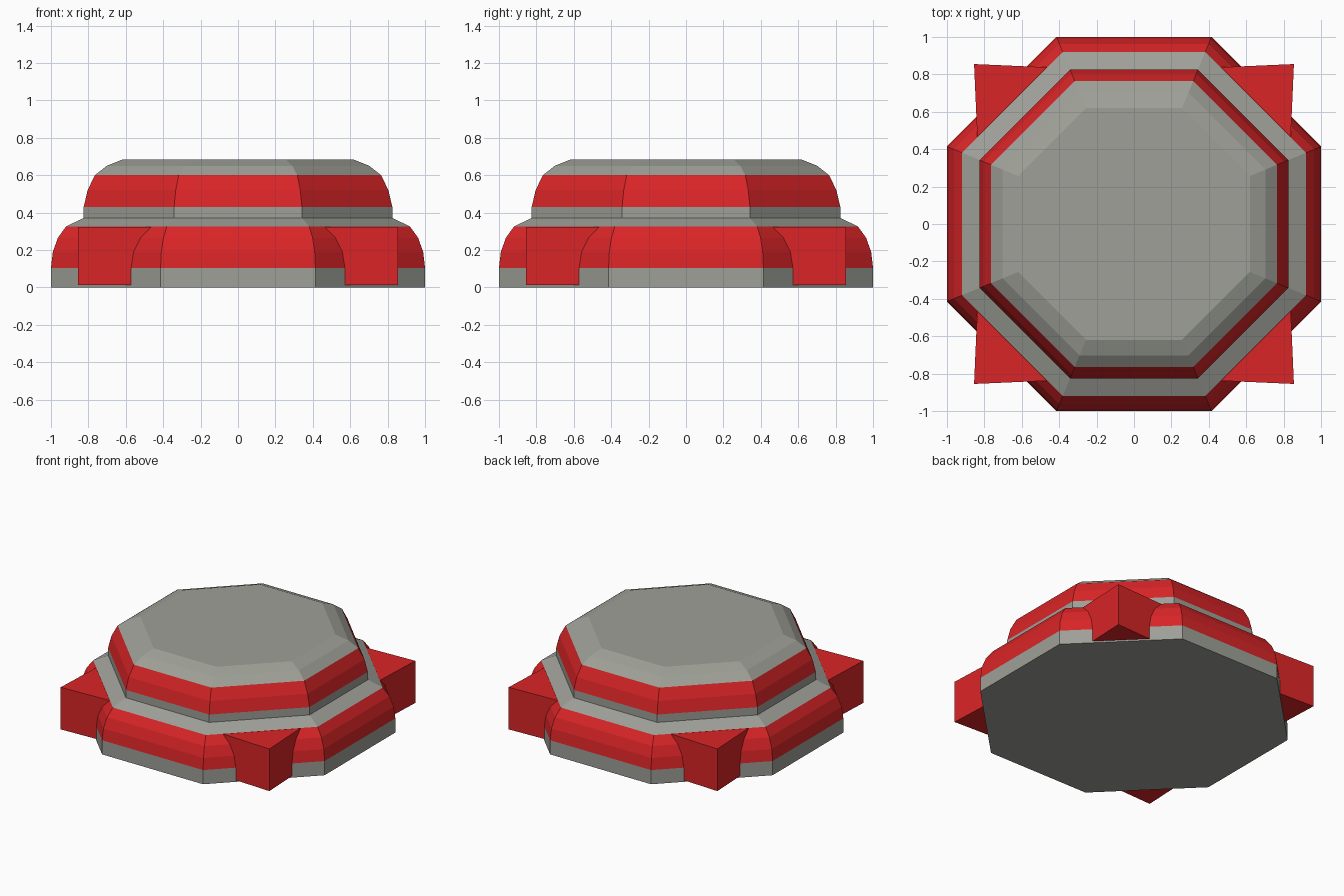
import bpy, bmesh, math

if "Cube" in bpy.data.objects:
    bpy.data.objects.remove(bpy.data.objects["Cube"])


def material(name, color):
    m = bpy.data.materials.new(name)
    m.diffuse_color = (*color, 1)
    m.use_nodes = True
    m.node_tree.nodes["Principled BSDF"].inputs["Base Color"].default_value = m.diffuse_color
    return m


GREY = material("warm grey", (0.34, 0.35, 0.31))
RED = material("red", (0.70, 0.018, 0.02))


def finish(name, bm, mats):
    bmesh.ops.recalc_face_normals(bm, faces=bm.faces)
    me = bpy.data.meshes.new(name)
    bm.to_mesh(me)
    bm.free()
    for m in mats:
        me.materials.append(m)
    ob = bpy.data.objects.new(name, me)
    bpy.context.collection.objects.link(ob)
    return ob


def octagon_tier(name, profile, red_low, red_high):
    """Stack octagon rings (apothem, z); faces between two heights are red."""
    bm = bmesh.new()
    rings = []
    for apothem, z in profile:
        r = apothem / math.cos(math.pi / 8)
        rings.append([bm.verts.new((r * math.cos(a), r * math.sin(a), z))
                      for a in (math.pi / 8 + i * math.pi / 4 for i in range(8))])
    for lo, hi in zip(rings, rings[1:]):
        for i in range(8):
            j = (i + 1) % 8
            f = bm.faces.new((lo[i], lo[j], hi[j], hi[i]))
            f.material_index = int(red_low < f.calc_center_median().z < red_high)
    bm.faces.new(rings[0][::-1])
    bm.faces.new(rings[-1])
    return finish(name, bm, (GREY, RED))


# Wide lower tier and smaller upper tier, each with a red rounded band
octagon_tier("lower_tier", [(1.0, 0), (1.0, 0.105), (0.99, 0.19), (0.963, 0.265),
                            (0.92, 0.325), (0.825, 0.372)], 0.105, 0.325)
octagon_tier("upper_tier", [(0.825, 0.37), (0.825, 0.43), (0.804, 0.52), (0.765, 0.60),
                            (0.702, 0.65), (0.62, 0.683)], 0.43, 0.60)

# Four wedge feet sticking out of the diagonal sides
for k in range(4):
    bm = bmesh.new()
    outline = [(0.855, 0.855), (0.42, 0.836), (0.4, 0.4), (0.836, 0.42)]
    c, s = round(math.cos(k * math.pi / 2)), round(math.sin(k * math.pi / 2))
    face = bm.faces.new([bm.verts.new((x * c - y * s, x * s + y * c, 0.012))
                         for x, y in outline])
    top = bmesh.ops.extrude_face_region(bm, geom=[face], use_keep_orig=True)["geom"]
    bmesh.ops.translate(bm, vec=(0, 0, 0.312),
                        verts=[v for v in top if isinstance(v, bmesh.types.BMVert)])
    finish(f"corner_foot_{k + 1}", bm, (RED,))
